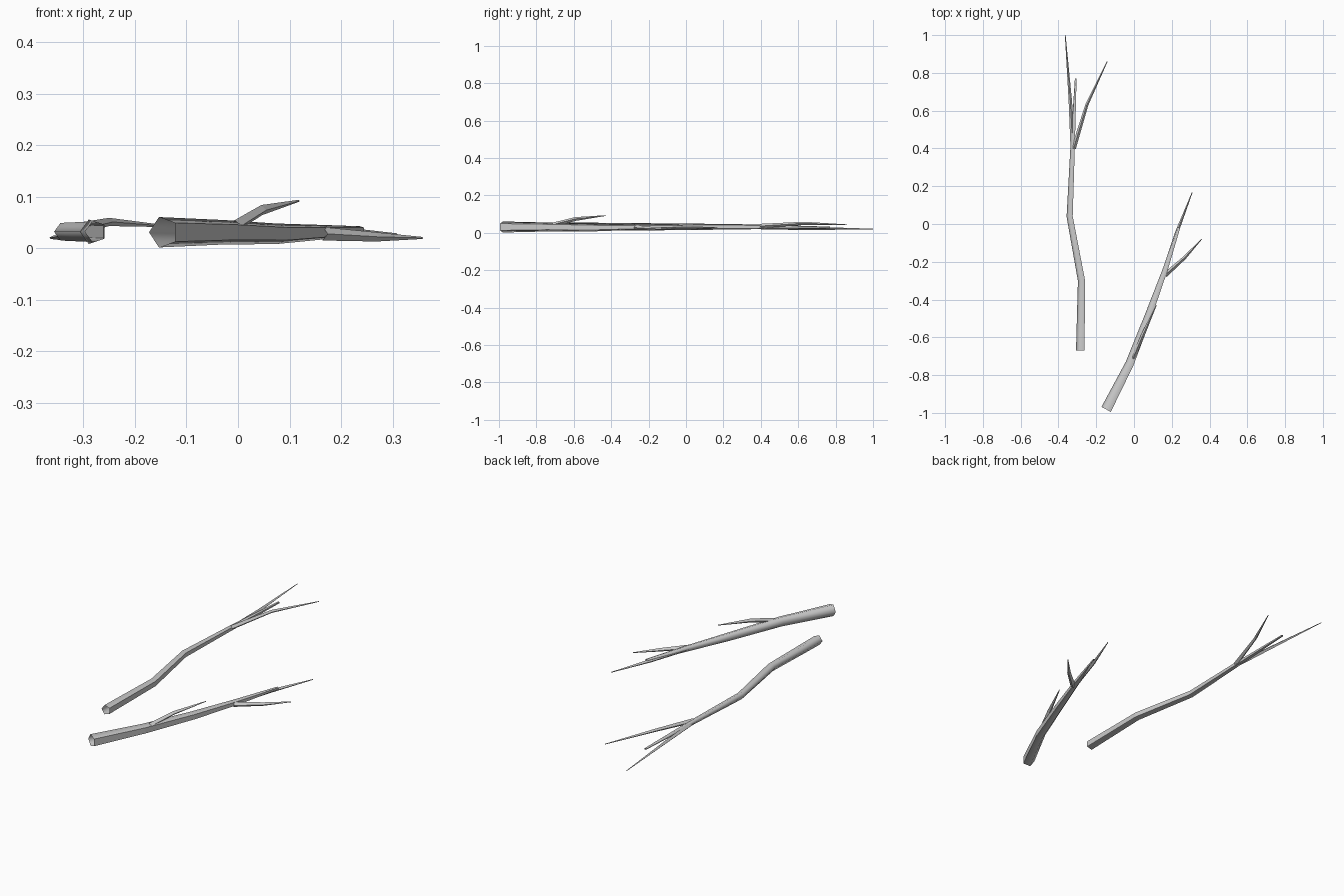
import bpy, bmesh, math
from mathutils import Vector


def limb(name, path, sides):
    """Open-ended tapered tube through (x, y, z, radius) points."""
    pts = [Vector(p[:3]) for p in path]
    bm = bmesh.new()
    rings = []
    for i, p in enumerate(pts):
        d = Vector()
        if i > 0:
            d += (p - pts[i - 1]).normalized()
        if i < len(pts) - 1:
            d += (pts[i + 1] - p).normalized()
        d.normalize()
        left = Vector((0, 0, 1)).cross(d).normalized()
        up = d.cross(left)
        ring = []
        for k in range(sides):
            a = 2 * math.pi * k / sides
            ring.append(bm.verts.new(p + path[i][3] * (left * math.cos(a) + up * math.sin(a))))
        rings.append(ring)
    for a, b in zip(rings, rings[1:]):
        for k in range(sides):
            n = (k + 1) % sides
            f = bm.faces.new((a[k], a[n], b[n], b[k]))
            # branches are rounded apart from the flat right-hand wall
            f.smooth = sides == 5 and k != 2
    mesh = bpy.data.meshes.new(name)
    bm.to_mesh(mesh)
    bm.free()
    ob = bpy.data.objects.new(name, mesh)
    bpy.context.collection.objects.link(ob)
    return ob


# Main branches: five-sided, blunt open ends
limb("left_branch", [
    (-0.282, -0.67, 0.032, 0.025), (-0.276, -0.30, 0.032, 0.021),
    (-0.339, 0.04, 0.032, 0.018), (-0.324, 0.40, 0.032, 0.013),
    (-0.308, 0.77, 0.028, 0.005)], 5)
limb("right_branch", [
    (-0.145, -0.983, 0.031, 0.031), (-0.021, -0.74, 0.031, 0.025),
    (0.080, -0.48, 0.028, 0.021), (0.167, -0.24, 0.031, 0.015),
    (0.239, -0.02, 0.036, 0.007)], 5)

# Side twigs: four-sided, pointed tips
limb("left_twig_outer", [
    (-0.324, 0.40, 0.030, 0.012), (-0.337, 0.65, 0.024, 0.009),
    (-0.364, 1.0, 0.020, 0.002)], 4)
limb("left_twig_inner", [
    (-0.320, 0.40, 0.036, 0.012), (-0.250, 0.63, 0.051, 0.008),
    (-0.142, 0.86, 0.043, 0.002)], 4)
limb("right_twig_end", [
    (0.160, -0.25, 0.030, 0.011), (0.228, -0.04, 0.029, 0.009),
    (0.308, 0.167, 0.027, 0.002)], 4)
limb("right_twig_side", [
    (0.165, -0.27, 0.028, 0.013), (0.268, -0.178, 0.022, 0.009),
    (0.358, -0.08, 0.020, 0.002)], 4)
limb("right_twig_upper", [
    (-0.005, -0.71, 0.043, 0.012), (0.046, -0.59, 0.074, 0.010),
    (0.118, -0.43, 0.092, 0.002)], 4)
